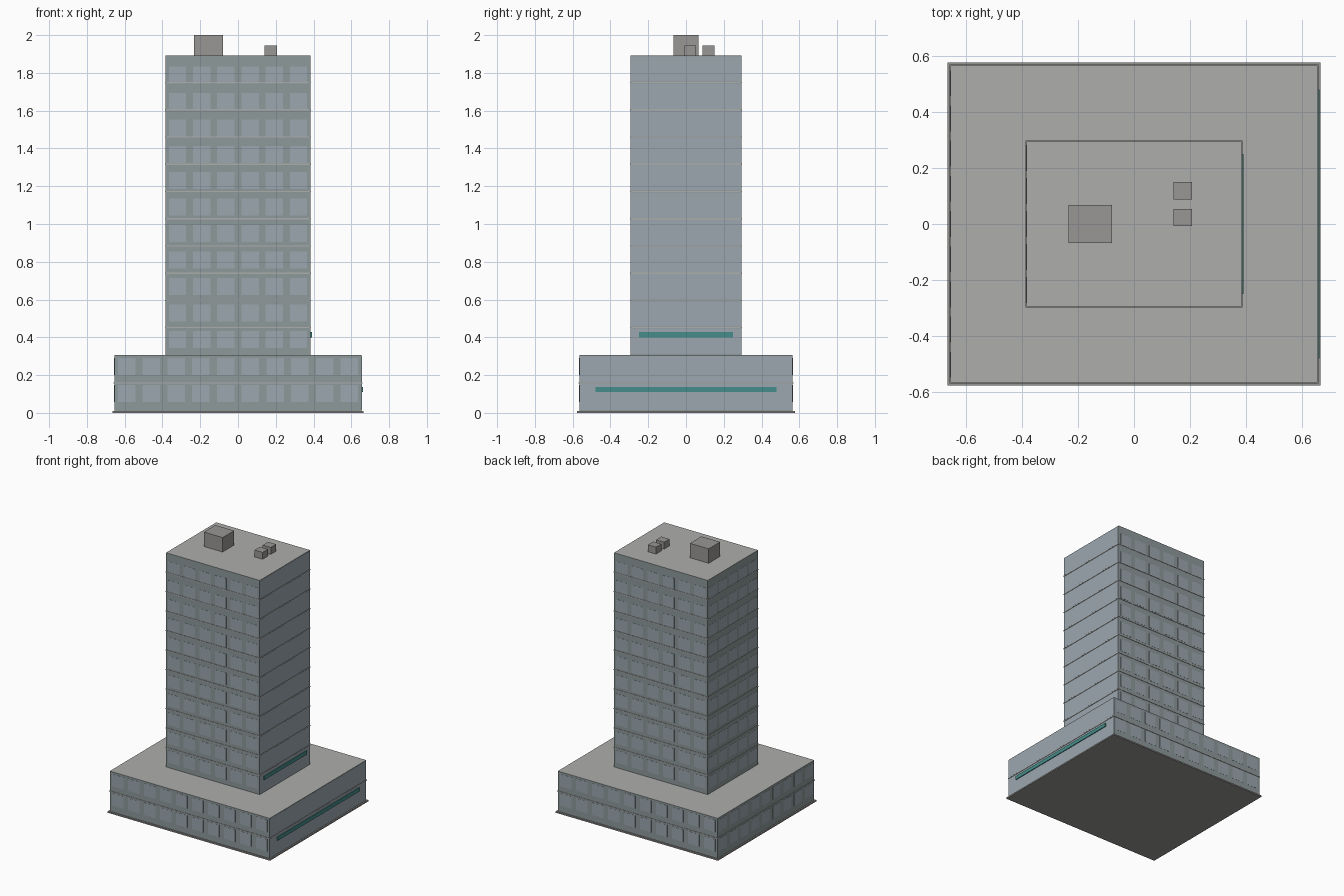
import bpy, bmesh
from mathutils import Matrix, Vector

if "Cube" in bpy.data.objects:
    bpy.data.objects.remove(bpy.data.objects["Cube"])


def material(name, rgb):
    m = bpy.data.materials.new(name)
    m.diffuse_color = (*rgb, 1)
    m.use_nodes = True
    m.node_tree.nodes["Principled BSDF"].inputs["Base Color"].default_value = m.diffuse_color
    return m


WALL = material("wall_grey", (0.27, 0.32, 0.33))
GLASS = material("window_glass", (0.33, 0.39, 0.43))
ROOF = material("roof_grey", (0.42, 0.42, 0.41))
STONE = material("stone", (0.32, 0.31, 0.30))
TEAL = material("teal", (0.06, 0.27, 0.26))


def boxes(name, spans, mat):
    """One object made of boxes given as (x0, x1, y0, y1, z0, z1)."""
    bm = bmesh.new()
    for x0, x1, y0, y1, z0, z1 in spans:
        size = Vector((x1 - x0, y1 - y0, z1 - z0))
        mid = Vector((x0 + x1, y0 + y1, z0 + z1)) / 2
        bmesh.ops.create_cube(bm, size=1, matrix=Matrix.Translation(mid) @ Matrix.Diagonal((*size, 1)))
    mesh = bpy.data.meshes.new(name)
    bm.to_mesh(mesh)
    bm.free()
    mesh.materials.append(mat)
    ob = bpy.data.objects.new(name, mesh)
    bpy.context.collection.objects.link(ob)
    return ob


def centred(hx, hy, z0, z1):
    return (-hx, hx, -hy, hy, z0, z1)


def block(name, hx, hy, z0, z1, floors, win_z, win_pitch):
    pitch = (z1 - z0) / floors
    # Walls and roof
    boxes(name + "_walls", [centred(hx, hy, z0, z1 - 0.002)], WALL)
    boxes(name + "_roof", [centred(hx, hy, z1 - 0.002, z1)], ROOF)
    # Slim floor lines wrapping the block
    boxes(name + "_floor_lines",
          [centred(hx + 0.003, hy + 0.003, z0 + pitch * i - 0.003, z0 + pitch * i + 0.003)
           for i in range(1, floors)], ROOF)
    # Punched windows on front, back and left
    wins, t, w, h = [], 0.001, 0.046, 0.045
    for r in range(floors):
        z = win_z + r * win_pitch
        nx, ny = round(2 * hx / 0.128), round(2 * hy / 0.128)
        for c in range(nx):
            x = -hx + 2 * hx * (c + 0.5) / nx
            for y in (-hy, hy):
                wins.append((x - w, x + w, y - t, y + t, z - h, z + h))
        for c in range(ny):
            y = -hy + 2 * hy * (c + 0.5) / ny
            wins.append((-hx - t, -hx + t, y - w, y + w, z - h, z + h))
    boxes(name + "_windows", wins, GLASS)
    # Full-width glazing on the right side
    boxes(name + "_glazing",
          [(hx - t, hx + t, -hy + 0.004, hy - 0.004, z0 + pitch * i + 0.005, z0 + pitch * (i + 1) - 0.005)
           for i in range(floors)], GLASS)


# Ground plinth
boxes("plinth", [centred(0.665, 0.576, 0, 0.01)], STONE)

# Podium and tower
block("podium", 0.655, 0.565, 0.01, 0.307, 2, 0.103, 0.143)
block("tower", 0.384, 0.294, 0.307, 1.893, 11, 0.389, 0.140)

# Teal strips on the right side
boxes("podium_strip", [(0.65, 0.662, -0.48, 0.48, 0.111, 0.138)], TEAL)
boxes("tower_strip", [(0.38, 0.391, -0.25, 0.25, 0.4, 0.427)], TEAL)

# Rooftop plant
boxes("lift_housing", [(-0.233, -0.079, -0.067, 0.067, 1.893, 2.0)], STONE)
boxes("roof_units", [(0.141, 0.207, y, y + 0.062, 1.893, 1.944) for y in (-0.008, 0.088)], STONE)
